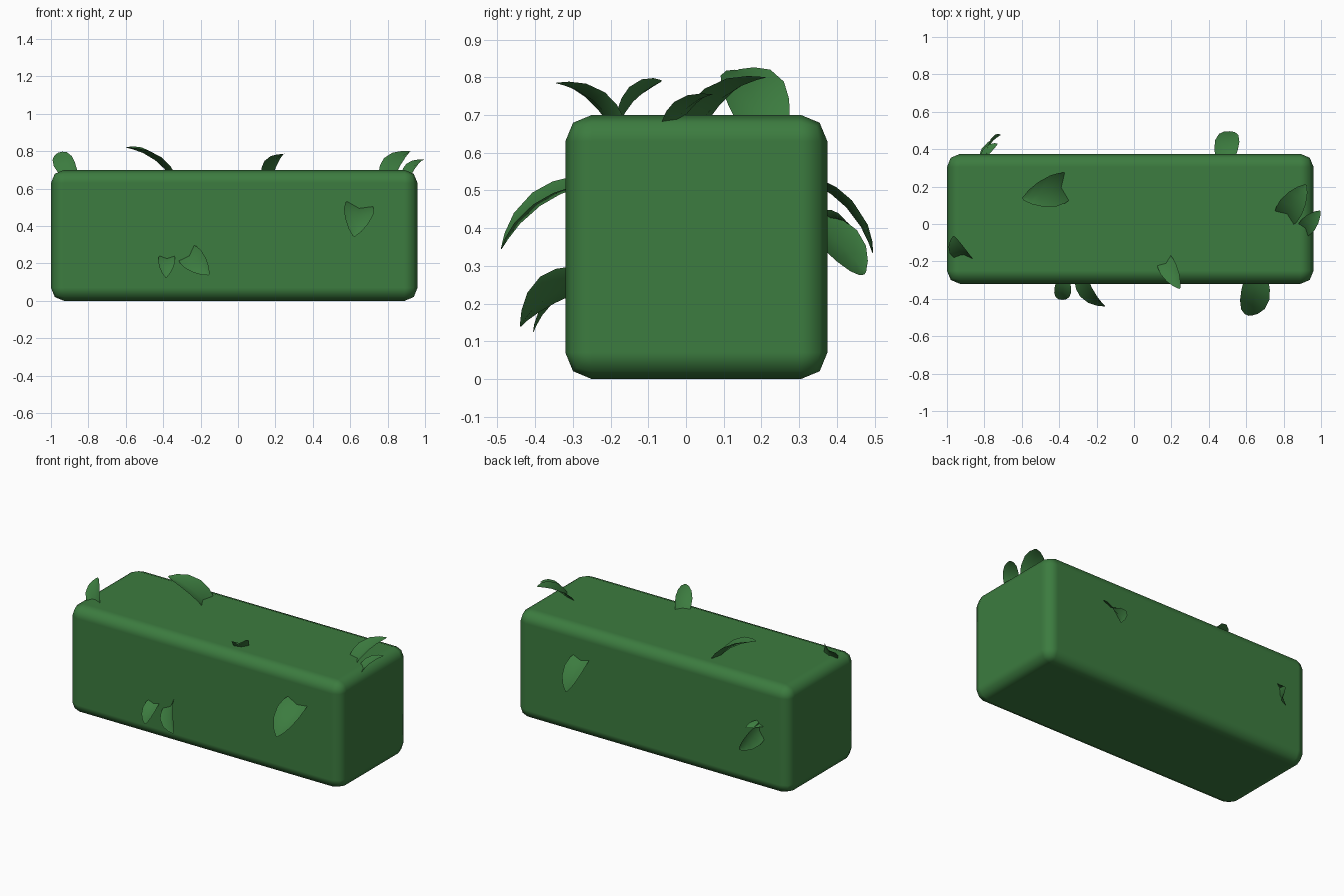
import bpy
from mathutils import Vector

if "Cube" in bpy.data.objects:
    bpy.data.objects.remove(bpy.data.objects["Cube"], do_unlink=True)

green = bpy.data.materials.new("hedge_green")
green.use_nodes = True
COLOUR = (0.045, 0.2, 0.05, 1)
green.diffuse_color = COLOUR
green.node_tree.nodes["Principled BSDF"].inputs["Base Color"].default_value = COLOUR

# Rounded hedge block
bpy.ops.mesh.primitive_cube_add(size=1, location=(-0.02, 0.0275, 0.35))
hedge = bpy.context.object
hedge.name = "hedge_block"
hedge.scale = (1.96, 0.695, 0.7)
bpy.ops.object.transform_apply(location=False, rotation=False, scale=True)
hedge.data.materials.append(green)
bevel = hedge.modifiers.new("round_edges", "BEVEL")
bevel.width = 0.07
bevel.segments = 2
bevel.harden_normals = True
bpy.ops.object.shade_smooth()

# Leaf outline: position along the leaf, half-width share
# (negative positions are rooted inside the hedge)
OUTLINE = [(-0.4, 0.35), (-0.15, 0.8), (0.1, 0.97), (0.35, 1.0),
           (0.65, 0.8), (0.87, 0.45), (1.0, 0.08)]


def leaf(name, base, tip, side, width):
    """Arched leaf with a sunken midrib, growing from base to tip."""
    base, tip, side = Vector(base), Vector(tip), Vector(side)
    along = tip - base
    length = along.length
    side = (side - side.project(along)).normalized()
    up = along.cross(side).normalized()
    if up.z < 0:
        up, side = -up, -side
    verts, faces = [], []
    for t, share in OUTLINE:
        half = share * width / 2
        centre = base + along * t + up * (0.48 * length * t * (1 - t))
        for k in (-1, 0, 1):
            fold = half * (0.15 if k else -0.2)
            verts.append(centre + side * (half * k) + up * fold)
    for row in range(len(OUTLINE) - 1):
        for k in range(2):
            a = row * 3 + k
            faces.append((a, a + 3, a + 4, a + 1))
    mesh = bpy.data.meshes.new(name)
    mesh.from_pydata(verts, [], faces)
    # make the upper side the outside
    if sum((p.normal.dot(up) for p in mesh.polygons)) < 0:
        mesh.flip_normals()
    mesh.materials.append(green)
    mesh.shade_smooth()
    obj = bpy.data.objects.new(name, mesh)
    bpy.context.collection.objects.link(obj)


# Front leaves
leaf("front_leaf_large", (0.65, -0.32, 0.51), (0.62, -0.49, 0.345), (0.14, 0, -0.03), 0.16)
leaf("front_leaf_slanted", (-0.27, -0.32, 0.25), (-0.155, -0.44, 0.14), (0.09, 0, 0.09), 0.13)
leaf("front_leaf_small", (-0.38, -0.32, 0.235), (-0.385, -0.405, 0.125), (1, 0, 0), 0.09)
# Top leaves
leaf("top_leaf_large", (-0.37, 0.2, 0.7), (-0.595, 0.135, 0.82), (0, 1, 0), 0.17)
leaf("top_leaf_left", (0.81, 0.04, 0.7), (0.92, 0.21, 0.8), (0.1, -0.08, 0), 0.14)
leaf("top_leaf_left_small", (0.91, -0.03, 0.69), (0.995, 0.07, 0.755), (0.06, -0.06, 0), 0.09)
leaf("top_leaf_right", (-0.91, -0.175, 0.7), (-0.965, -0.065, 0.79), (0.11, -0.05, 0), 0.11)
leaf("top_leaf_middle", (0.165, -0.2, 0.7), (0.245, -0.345, 0.785), (0.06, 0.06, 0), 0.1)
# Back leaves
leaf("back_leaf_left", (0.49, 0.375, 0.51), (0.515, 0.495, 0.335), (1, 0, 0), 0.13)
leaf("back_leaf_right", (-0.8, 0.375, 0.39), (-0.715, 0.475, 0.28), (0.3, 0.3, 1), 0.11)
leaf("back_leaf_right_small", (-0.8, 0.37, 0.43), (-0.73, 0.43, 0.41), (0.5, -0.5, 0.5), 0.05)
